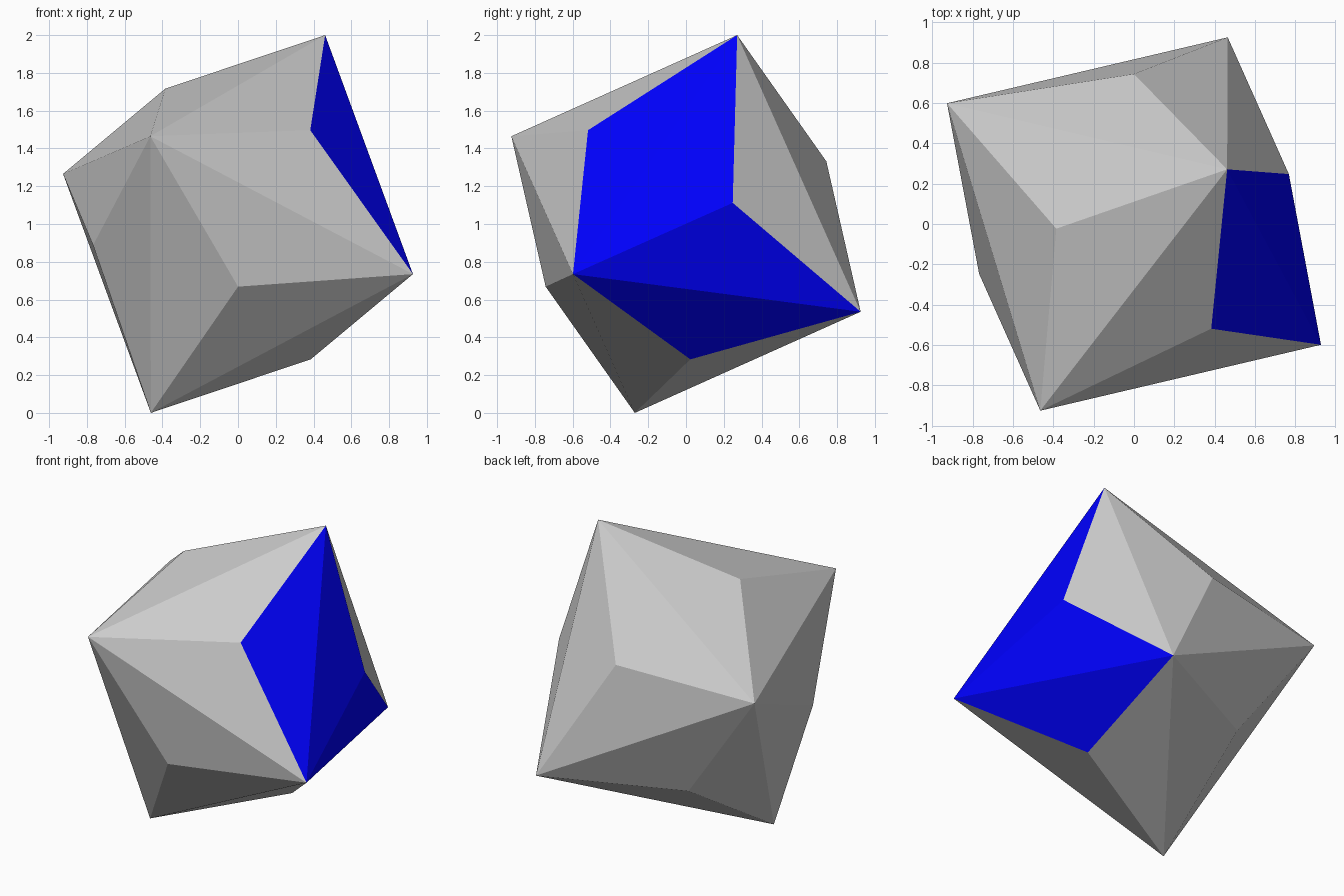
import bpy, bmesh
from itertools import product
from mathutils import Vector

if "Cube" in bpy.data.objects:
    bpy.data.objects.remove(bpy.data.objects["Cube"])

# Tilted orthogonal axes of the solid
R = 1.131
a = Vector((0.46, 0.27, 0.997)).normalized()
b = Vector((0.92, -0.595, -0.265))
b = (b - a * b.dot(a)).normalized()
c = b.cross(a)
R = 1.0 / a.z
axes = [a * R, b * R, c * R]
centre = Vector((0, 0, 1))

# Octahedron tips plus a shallow pyramid apex over each face
bm = bmesh.new()
tips = {(i, s): bm.verts.new(centre + axes[i] * s) for i in range(3) for s in (1, -1)}
k = 2 ** 0.5 - 1
blue_ridges = [{(0, 1), (1, 1)}, {(1, 1), (2, -1)}]
for signs in product((1, -1), repeat=3):
    apex = bm.verts.new(centre + sum((axes[i] * signs[i] * k for i in range(3)), Vector()))
    for i in range(3):
        j = (i + 1) % 3
        p, q = (i, signs[i]), (j, signs[j])
        face = bm.faces.new((tips[p], tips[q], apex))
        face.material_index = 1 if {p, q} in blue_ridges else 0
bmesh.ops.recalc_face_normals(bm, faces=bm.faces[:])

mesh = bpy.data.meshes.new("faceted_solid")
# Grey slot left empty, blue slot for the marked facets
blue = bpy.data.materials.new("blue")
blue.diffuse_color = (0.0, 0.0, 1.0, 1.0)
blue.use_nodes = True
blue.node_tree.nodes["Principled BSDF"].inputs["Base Color"].default_value = blue.diffuse_color
mesh.materials.append(None)
mesh.materials.append(blue)
bm.to_mesh(mesh)
bm.free()
solid = bpy.data.objects.new("faceted_solid", mesh)
bpy.context.collection.objects.link(solid)
